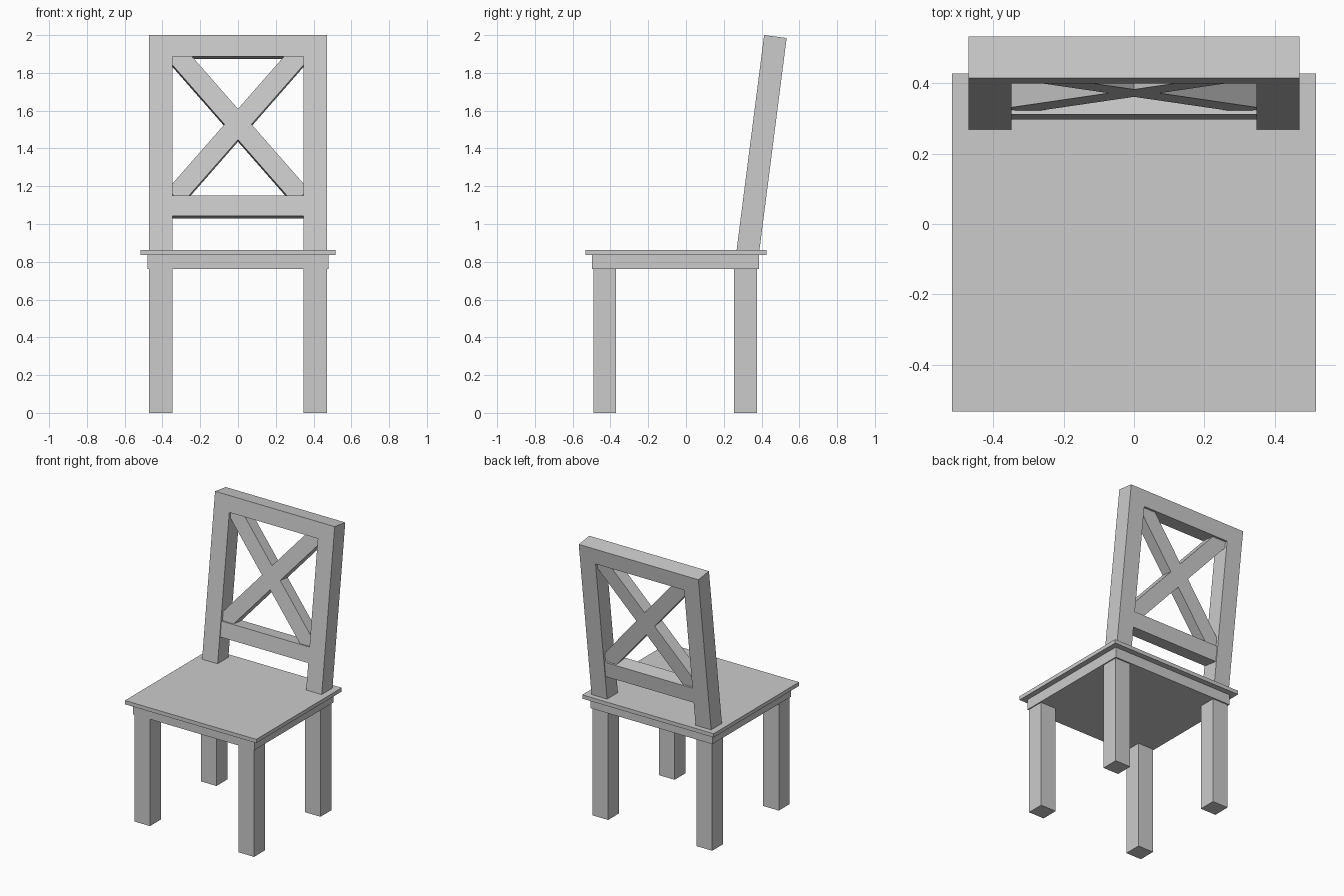
import bpy, math
from mathutils import Matrix

if "Cube" in bpy.data.objects:
    bpy.data.objects.remove(bpy.data.objects["Cube"])


def box(name, lo, hi, matrix=Matrix()):
    """Box between two corners, in the space of the given matrix."""
    bpy.ops.mesh.primitive_cube_add(size=1)
    ob = bpy.context.object
    ob.name = name
    size = [b - a for a, b in zip(lo, hi)]
    mid = [(a + b) / 2 for a, b in zip(lo, hi)]
    ob.data.transform(Matrix.Translation(mid) @ Matrix.Diagonal((*size, 1)))
    ob.matrix_world = matrix
    return ob


SEAT_TOP = 0.863
TILT = math.radians(7.3)

# Seat board and apron
box("seat", (-0.516, -0.532, 0.836), (0.516, 0.427, SEAT_TOP))
box("apron", (-0.478, -0.498, 0.763), (0.478, 0.387, 0.836))

# Space of the leaning backrest: origin on the seat, z up along the slope
back = Matrix.Translation((0, 0.268, SEAT_TOP)) @ Matrix.Rotation(-TILT, 4, 'X')


def slope(z):
    return (z - SEAT_TOP) / math.cos(TILT)


# Legs and back posts, left and right
for side, s in (("left", -1), ("right", 1)):
    x0, x1 = sorted((0.348 * s, 0.47 * s))
    box(f"front_leg_{side}", (x0, -0.491, 0), (x1, -0.37, 0.77))
    box(f"back_leg_{side}", (x0, 0.255, 0), (x1, 0.377, 0.77))
    box(f"back_post_{side}", (x0, 0, -0.015), (x1, 0.12, slope(1.888)), back)

# Top rail caps the posts, lower rail is slightly inset between them
box("top_rail", (-0.47, 0, slope(1.888)), (0.47, 0.12, slope(2.0)), back)
box("lower_rail", (-0.35, 0.006, slope(1.043)), (0.35, 0.114, slope(1.151)), back)

# Crossed bars of the backrest
centre = Matrix.Translation((0, 0, slope(1.53)))
for side, s in (("left", -1), ("right", 1)):
    lean = Matrix.Rotation(s * math.radians(41), 4, 'Y')
    box(f"cross_bar_{side}", (-0.054, 0.018, -0.51), (0.054, 0.102, 0.51),
        back @ centre @ lean)
